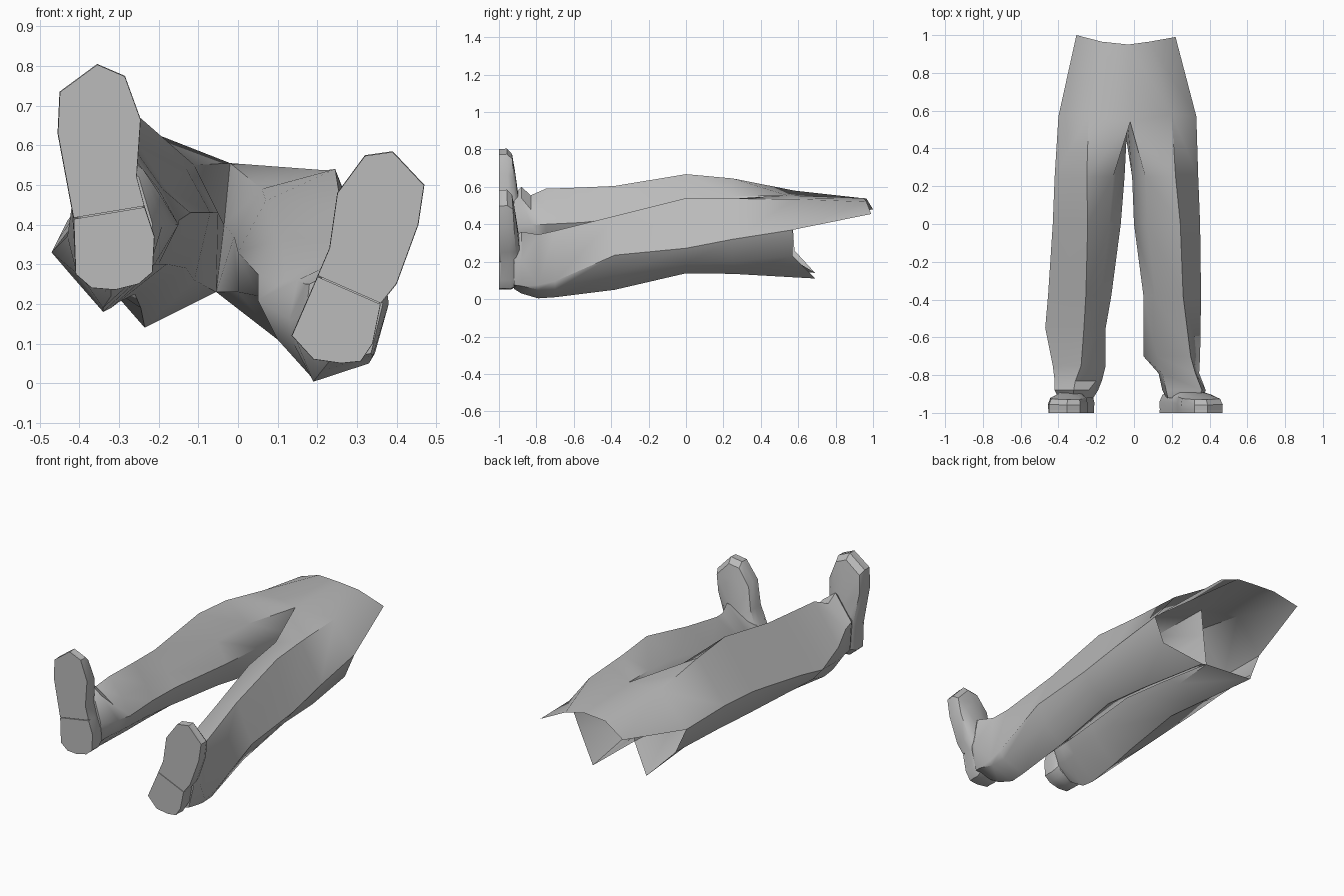
import bpy, bmesh, math
from mathutils import Vector

cube = bpy.data.objects.get("Cube")
if cube:
    bpy.data.objects.remove(cube)

grey = bpy.data.materials.new("plain grey")
grey.use_nodes = True
grey.diffuse_color = (0.5, 0.5, 0.5, 1)
grey.node_tree.nodes["Principled BSDF"].inputs["Base Color"].default_value = (0.5, 0.5, 0.5, 1)


def finish(name, bm, angle):
    bmesh.ops.remove_doubles(bm, verts=bm.verts, dist=0.0005)
    bmesh.ops.recalc_face_normals(bm, faces=bm.faces)
    mesh = bpy.data.meshes.new(name)
    bm.to_mesh(mesh)
    bm.free()
    mesh.materials.append(grey)
    obj = bpy.data.objects.new(name, mesh)
    bpy.context.collection.objects.link(obj)
    bpy.ops.object.select_all(action='DESELECT')
    obj.select_set(True)
    bpy.context.view_layer.objects.active = obj
    bpy.ops.object.shade_smooth_by_angle(angle=math.radians(angle))


def loft(bm, rings, loop=True):
    rows = [[bm.verts.new(p) for p in r] for r in rings]
    for a, b in zip(rows, rows[1:]):
        n = len(a)
        for i in range(n if loop else n - 1):
            j = (i + 1) % n
            bm.faces.new((a[i], a[j], b[j], b[i]))
    return rows


def ring(y, *xz):
    return [(x, y, z) for x, z in xz]


# Ring order: crotch side top, crease, outer, outer lower, bottom, bottom inner, inner
crotch_top, crotch_mid, notch = (-.02, .54, .555), (-.035, .54, .4), (-.055, .54, .23)
left_hip = [crotch_top, (.2, .58, .535), (.33, .57, .37), (.27, .57, .23),
            (.1, .69, .11), notch, crotch_mid]
right_hip = [crotch_top, (-.24, .58, .58), (-.4, .57, .4), (-.34, .58, .26),
             (-.235, .69, .14), notch, crotch_mid]

left_leg = [
    left_hip,
    ring(.25, (.06, .49), (.22, .537), (.34, .32), (.29, .2), (.15, .135), (.0, .23), (-.01, .37)),
    ring(0, (.07, .46), (.245, .54), (.35, .272), (.29, .19), (.18, .138), (.05, .22), (0, .33)),
    ring(-.38, (.11, .365), (.26, .445), (.355, .235), (.3, .13), (.19, .05), (.09, .14), (.05, .275)),
    ring(-.7, (.12, .26), (.3, .365), (.35, .095), (.325, .05), (.19, .01), (.1, .11), (.05, .21)),
    ring(-.79, (.15, .26), (.325, .345), (.345, .075), (.33, .05), (.19, .004), (.14, .1), (.13, .16)),
    ring(-.88, (.17, .25), (.36, .36), (.38, .2), (.34, .07), (.21, .03), (.15, .1), (.15, .16)),
    ring(-.92, (.18, .25), (.34, .33), (.365, .2), (.335, .075), (.23, .055), (.17, .11), (.17, .16)),
]
right_leg = [
    right_hip,
    ring(.25, (-.11, .55), (-.25, .645), (-.42, .42), (-.37, .27), (-.245, .19), (-.11, .26), (-.05, .43)),
    ring(0, (-.13, .54), (-.245, .668), (-.43, .41), (-.39, .27), (-.26, .225), (-.13, .29), (-.07, .43)),
    ring(-.38, (-.18, .49), (-.255, .605), (-.455, .36), (-.4, .26), (-.3, .205), (-.18, .3), (-.12, .43)),
    ring(-.55, (-.19, .49), (-.265, .597), (-.47, .33), (-.41, .26), (-.32, .19), (-.2, .3), (-.15, .41)),
    ring(-.75, (-.2, .49), (-.28, .59), (-.43, .37), (-.41, .28), (-.34, .18), (-.21, .3), (-.15, .4)),
    ring(-.83, (-.2, .48), (-.31, .555), (-.42, .44), (-.41, .29), (-.34, .19), (-.22, .3), (-.17, .4)),
    ring(-.88, (-.24, .54), (-.32, .6), (-.42, .46), (-.41, .3), (-.32, .22), (-.22, .3), (-.19, .4)),
    ring(-.92, (-.25, .52), (-.32, .56), (-.4, .45), (-.39, .31), (-.32, .25), (-.235, .3), (-.215, .4)),
]

# Trousers: two leg tubes and a front panel, open at the waist
bm = bmesh.new()
for leg in (left_leg, right_leg):
    rows = loft(bm, leg)
    bm.faces.new(rows[-1])
waist = [(.22, .99, .455), (.08, .965, .52), (-.03, .95, .54), (-.17, .965, .537), (-.305, 1.0, .48)]
hips = [left_hip[2], left_hip[1], crotch_top, right_hip[1], right_hip[2]]
loft(bm, [hips, waist], loop=False)
finish("trousers", bm, 45)


# Shoe: upper lofted over the sole outline, with heel and front sole plates
def shoe(side, outline, heel_count):
    pts = [Vector(p) for p in outline]
    centre = sum(pts, Vector((0, 0))) / len(pts)
    low = min(p.y for p in pts)
    span = max(p.y for p in pts) - low

    def layer(y, k, rise=0.0):
        out = []
        for p in pts:
            q = centre + (p - centre) * k
            t = (p.y - low) / span
            out.append((q.x, y + rise * (1 - t), q.y))
        return out

    bm = bmesh.new()
    rows = loft(bm, [layer(-.988, .99), layer(-.958, 1, .02),
                     layer(-.93, .91, .03), layer(-.915, .65, .04)])
    top = bm.verts.new((centre.x, -.885, centre.y))
    n = len(pts)
    for i in range(n):
        bm.faces.new((rows[-1][i], rows[-1][(i + 1) % n], top))
    finish(side + "_shoe", bm, 35)

    # The heel takes the first points of the outline, the front takes the rest
    heel = pts[:heel_count]
    front = pts[heel_count - 1:] + pts[:1]
    for name, part in (("heel", heel), ("front_sole", front)):
        mid = sum(part, Vector((0, 0))) / len(part)
        part = [mid + (p - mid) * .99 for p in part]
        bm = bmesh.new()
        rows = loft(bm, [[(p.x, y, p.y) for p in part] for y in (-1, -.985)])
        bm.faces.new(rows[0])
        finish(side + "_" + name, bm, 30)


shoe("left", [(.2, .27), (.135, .12), (.19, .06), (.26, .05), (.31, .055), (.34, .1), (.36, .2),
              (.4, .25), (.455, .4), (.47, .5), (.39, .585), (.32, .575), (.25, .48), (.23, .34)], 7)
shoe("right", [(-.415, .415), (-.41, .275), (-.37, .24), (-.31, .235), (-.25, .25), (-.215, .28),
               (-.21, .37), (-.235, .445), (-.255, .52), (-.245, .665), (-.285, .775),
               (-.355, .805), (-.45, .735), (-.455, .63)], 8)
